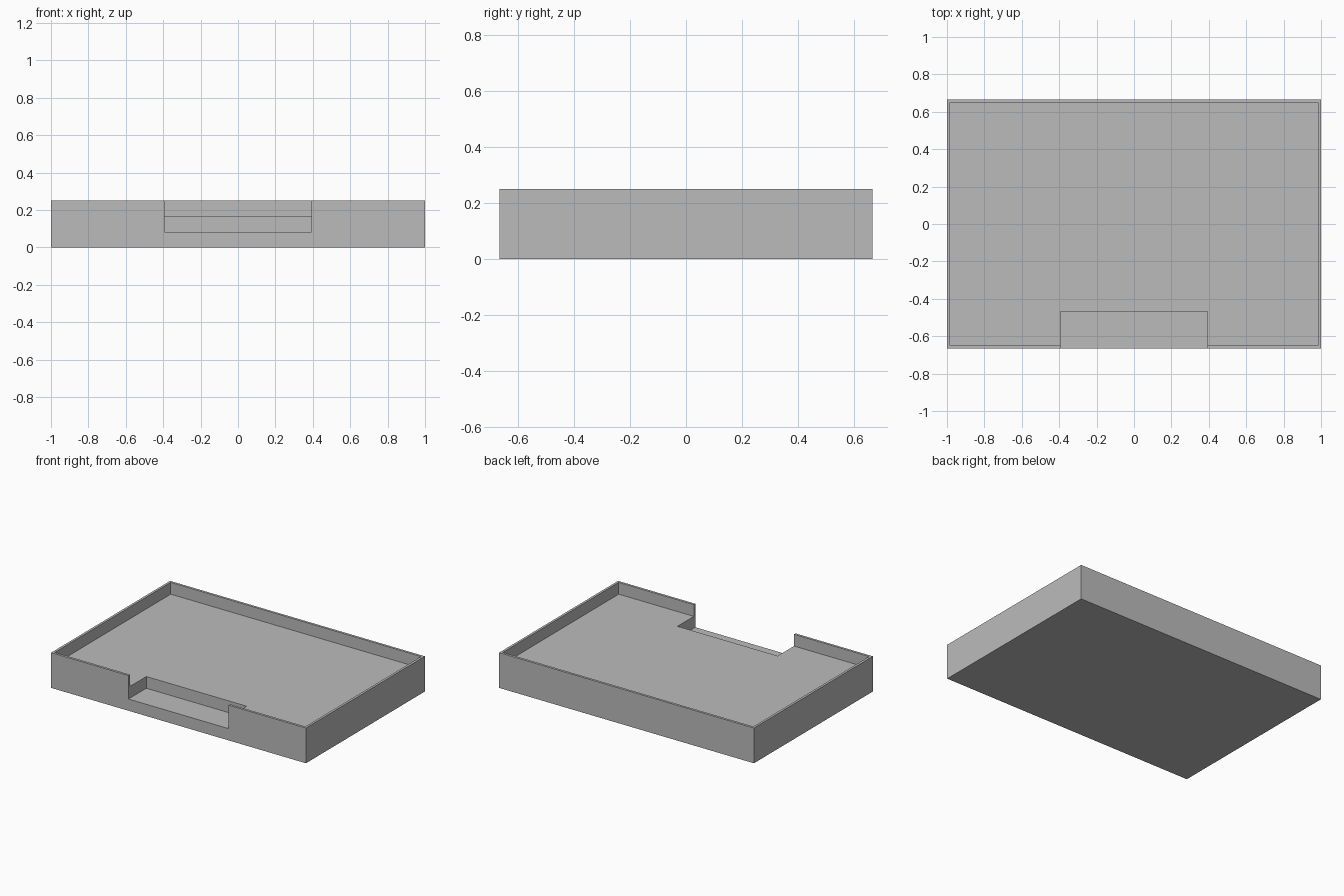
import bpy

default = bpy.data.objects.get("Cube")
if default:
    bpy.data.objects.remove(default, do_unlink=True)

WIDTH, DEPTH, HEIGHT = 2.0, 1.333, 0.25
RIM = 0.017                    # rim wall thickness
FLOOR = HEIGHT * 2 / 3         # level of the sunken top
LEDGE = HEIGHT / 3             # level of the notch floor
NOTCH_HALF, NOTCH_DEPTH = 0.393, 0.2

grey = bpy.data.materials.new("plain grey")
grey.use_nodes = True
colour = (0.5, 0.5, 0.5, 1)
grey.diffuse_color = colour
grey.node_tree.nodes["Principled BSDF"].inputs["Base Color"].default_value = colour


def box(name, low, high):
    """Axis-aligned box between two corners."""
    bpy.ops.mesh.primitive_cube_add(size=1)
    obj = bpy.context.object
    obj.name = name
    for v in obj.data.vertices:
        v.co = [h if c > 0 else l for c, l, h in zip(v.co, low, high)]
    obj.data.materials.append(grey)
    return obj


def cut(target, cutter):
    """Subtract the cutter from the target, then discard the cutter."""
    cutter.hide_render = True
    mod = target.modifiers.new("cut", 'BOOLEAN')
    mod.operation = 'DIFFERENCE'
    mod.solver = 'EXACT'
    mod.object = cutter
    bpy.context.view_layer.objects.active = target
    bpy.ops.object.modifier_apply(modifier=mod.name)
    bpy.data.objects.remove(cutter, do_unlink=True)


x, y = WIDTH / 2, DEPTH / 2

# Solid block
tray = box("tray", (-x, -y, 0), (x, y, HEIGHT))

# Shallow sunken top inside the rim
cut(tray, box("top_recess_cutter", (RIM - x, RIM - y, FLOOR), (x - RIM, y - RIM, 1)))

# Open notch in the middle of the front edge
cut(tray, box("front_notch_cutter", (-NOTCH_HALF, -1, LEDGE), (NOTCH_HALF, NOTCH_DEPTH - y, 1)))
